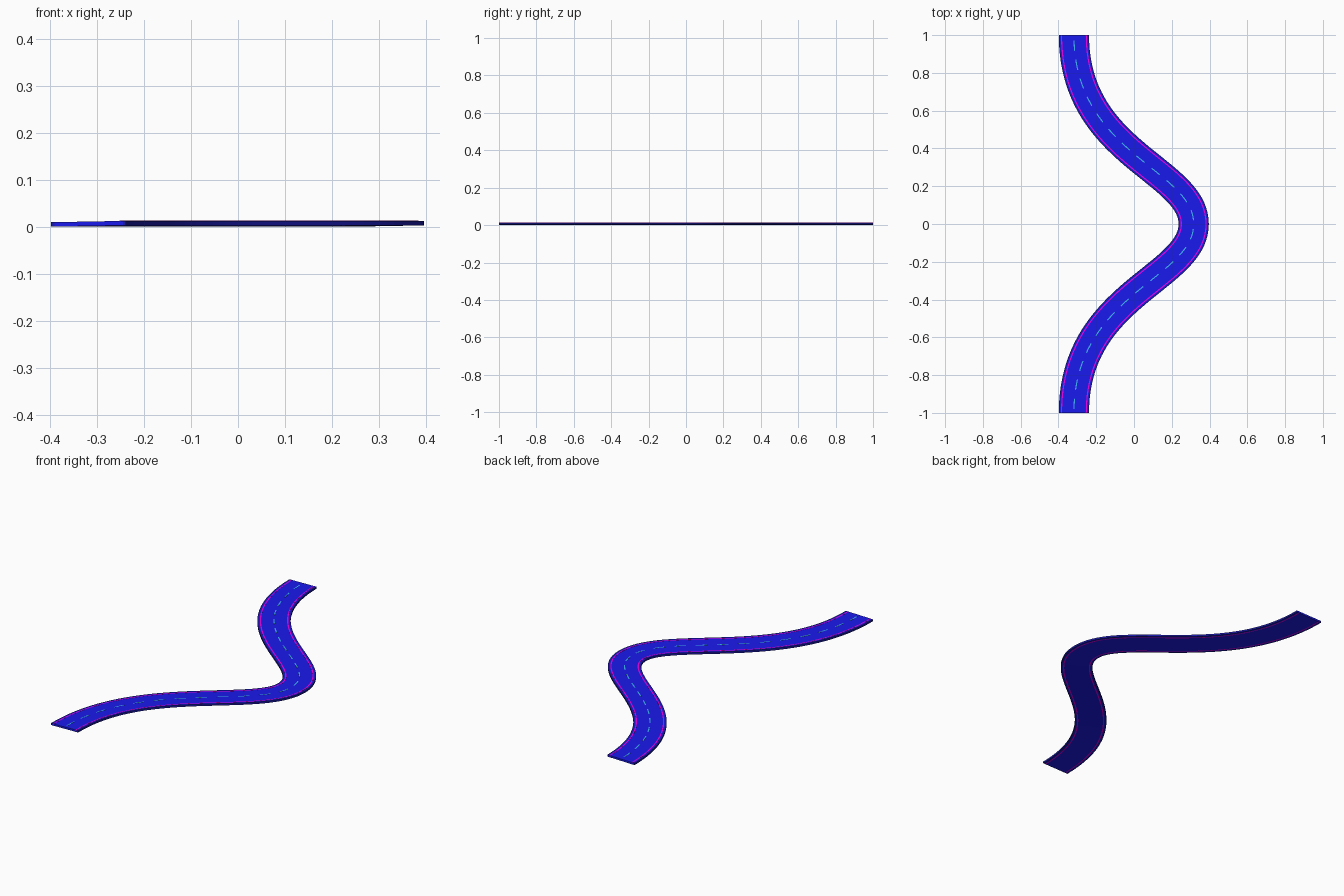
import bpy, bmesh
from mathutils import Vector
from mathutils.geometry import interpolate_bezier

if "Cube" in bpy.data.objects:
    bpy.data.objects.remove(bpy.data.objects["Cube"])

# Centreline: two mirrored bezier halves, resampled by distance
half = interpolate_bezier(Vector((-0.318, -1, 0)), Vector((-0.318, -0.37, 0)),
                          Vector((0.316, -0.29, 0)), Vector((0.316, 0, 0)), 200)
path = half + [Vector((p.x, -p.y, 0)) for p in reversed(half[:-1])]
dist = [0.0]
for a, b in zip(path, path[1:]):
    dist.append(dist[-1] + (b - a).length)
LENGTH = dist[-1]
BANK = 0.018  # slight constant tilt of the road


def frame(s):
    """Point and sideways direction at distance s."""
    i = 0
    while i < len(dist) - 2 and dist[i + 1] < s:
        i += 1
    f = (s - dist[i]) / (dist[i + 1] - dist[i])
    p = path[i].lerp(path[i + 1], f)
    a, b = path[max(i - 1, 0)], path[min(i + 2, len(path) - 1)]
    t = (b - a).normalized()
    if s < 1e-6 or s > LENGTH - 1e-6:
        t = Vector((0, 1, 0))
    return p, Vector((t.y, -t.x, 0))


def material(name, color):
    m = bpy.data.materials.new(name)
    m.diffuse_color = (*color, 1)
    m.use_nodes = True
    m.node_tree.nodes["Principled BSDF"].inputs["Base Color"].default_value = m.diffuse_color
    return m


def sweep(name, profile, mat, spans):
    """Extrude a closed (side, height) profile along spans (start, end, steps)."""
    bm = bmesh.new()
    for s0, s1, steps in spans:
        rings = []
        for k in range(steps + 1):
            p, side = frame(s0 + (s1 - s0) * k / steps)
            rings.append([bm.verts.new(p + side * u + Vector((0, 0, z + BANK * (u + 0.08))))
                          for u, z in profile])
        n = len(profile)
        for r, q in zip(rings, rings[1:]):
            for j in range(n):
                bm.faces.new((r[j], r[(j + 1) % n], q[(j + 1) % n], q[j]))
        bm.faces.new(rings[0])
        bm.faces.new(rings[-1])
    bmesh.ops.recalc_face_normals(bm, faces=bm.faces)
    me = bpy.data.meshes.new(name)
    bm.to_mesh(me)
    bm.free()
    me.materials.append(mat)
    ob = bpy.data.objects.new(name, me)
    bpy.context.collection.objects.link(ob)
    return ob


def box(u0, u1, z0, z1):
    return [(u0, z0), (u1, z0), (u1, z1), (u0, z1)]


blue = material("road_blue", (0.01, 0.01, 0.85))
navy = material("edge_navy", (0.01, 0.01, 0.4))
pink = material("line_magenta", (0.85, 0.0, 0.85))
cyan = material("dash_blue", (0.05, 0.45, 0.95))
full = [(0, LENGTH, 120)]

# Road slab
sweep("road_surface", box(-0.073, 0.073, 0.0002, 0.0098), blue, full)

# Dark kerbs and magenta edge lines on both sides
for label, s in (("left", -1), ("right", 1)):
    u = sorted((s * 0.073, s * 0.08))
    sweep(label + "_kerb", box(*u, 0.0002, 0.0098), navy, full)
    u = sorted((s * 0.0625, s * 0.0685))
    sweep(label + "_edge_line", box(*u, 0, 0.0103), pink, full)

# Dashed centre line
count = 24
step = LENGTH / count
dashes = [(i * step + 0.02, i * step + 0.075, 4) for i in range(count)]
sweep("centre_dashes", box(-0.003, 0.003, 0.006, 0.0103), cyan, dashes)
